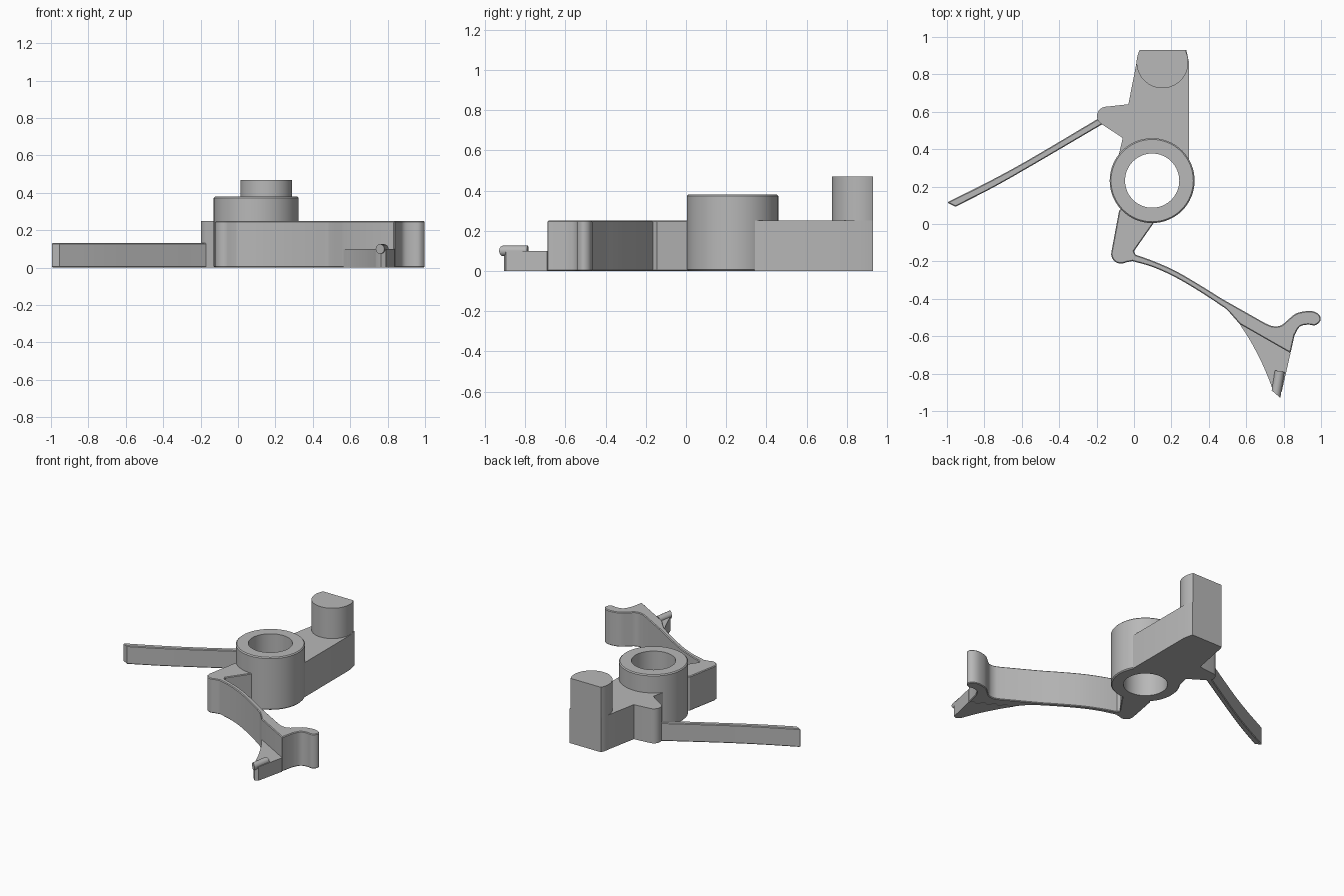
import bpy, bmesh
from math import sin, cos, radians, pi
from mathutils import Vector

cube = bpy.data.objects.get("Cube")
if cube:
    bpy.data.objects.remove(cube, do_unlink=True)

grey = bpy.data.materials.new("plain grey")
grey.use_nodes = True
grey.diffuse_color = (0.48, 0.48, 0.48, 1)
grey.node_tree.nodes["Principled BSDF"].inputs["Base Color"].default_value = grey.diffuse_color

HUB = (0.097, 0.232)


def arc(center, r, start, end, n=10):
    angles = [radians(start + (end - start) * i / n) for i in range(n + 1)]
    return [(center[0] + r * cos(a), center[1] + r * sin(a)) for a in angles]


def smooth(points, n=5):
    """Smooth curve through the points."""
    p = [Vector(q) for q in points]
    p = [2 * p[0] - p[1]] + p + [2 * p[-1] - p[-2]]
    out = []
    for a, b, c, d in zip(p, p[1:], p[2:], p[3:]):
        for i in range(n):
            t = i / n
            out.append(0.5 * (2 * b + (c - a) * t + (2 * a - 5 * b + 4 * c - d) * t * t
                              + (3 * b - a - 3 * c + d) * t ** 3))
    return [tuple(q) for q in out] + [tuple(points[-1])]


def finish(name, bm, bevel=0):
    bmesh.ops.recalc_face_normals(bm, faces=bm.faces)
    mesh = bpy.data.meshes.new(name)
    bm.to_mesh(mesh)
    bm.free()
    mesh.materials.append(grey)
    obj = bpy.data.objects.new(name, mesh)
    bpy.context.collection.objects.link(obj)
    bpy.ops.object.select_all(action='DESELECT')
    obj.select_set(True)
    bpy.context.view_layer.objects.active = obj
    if bevel:
        mod = obj.modifiers.new("edge", 'BEVEL')
        mod.width = bevel
        mod.segments = 1
        mod.limit_method = 'ANGLE'
        mod.angle_limit = radians(60)
        bpy.ops.object.modifier_apply(modifier=mod.name)
    bpy.ops.object.shade_smooth_by_angle(angle=radians(30))
    return obj


def slab(name, outline, height, bevel=0.005):
    bm = bmesh.new()
    face = bm.faces.new([bm.verts.new((x, y, 0)) for x, y in outline])
    top = bmesh.ops.extrude_face_region(bm, geom=[face])["geom"]
    bmesh.ops.translate(bm, vec=(0, 0, height),
                        verts=[g for g in top if isinstance(g, bmesh.types.BMVert)])
    return finish(name, bm, bevel)


# Hub: a turned ring with chamfered outer rims
bm = bmesh.new()
profile = [(0.145, 0), (0.220, 0), (0.227, 0.007), (0.227, 0.373), (0.220, 0.38), (0.145, 0.38)]
ring = [bm.verts.new((HUB[0] + r, HUB[1], z)) for r, z in profile]
edges = [bm.edges.new((a, b)) for a, b in zip(ring, ring[1:] + ring[:1])]
bmesh.ops.spin(bm, geom=ring + edges, cent=(*HUB, 0), axis=(0, 0, 1), angle=2 * pi, steps=64)
bmesh.ops.remove_doubles(bm, verts=bm.verts, dist=0.0005)
finish("hub_ring", bm)

# Rear lever with its rounded side lug
slab("rear_lever",
     [(0.28, 0.93), (0.03, 0.93), (0.013, 0.86), (-0.03, 0.64)]
     + arc((-0.148, 0.577), 0.05, 95, 240, 8)
     + [(-0.06, 0.46), (-0.08, 0.375)] + arc(HUB, 0.19, 145, 35, 16)
     + [(0.295, 0.34), (0.295, 0.86)], 0.25, 0)

# Upright post with a flat back
slab("rear_post", arc((0.152, 0.864), 0.138, 151.4, 388.6, 36), 0.47, 0)

# Thin spring arm to the right
slab("spring_arm",
     smooth([(-1.0, 0.115), (-0.78, 0.225), (-0.56, 0.345), (-0.18, 0.57)])
     + smooth([(-0.15, 0.545), (-0.53, 0.322), (-0.75, 0.197), (-0.955, 0.092)]), 0.132)

# Short front tab under the hub
slab("front_tab",
     arc(HUB, 0.19, 272, 221, 8) + [(-0.08, 0.07)]
     + arc((-0.07, -0.16), 0.052, 170, 300, 10)
     + [(0.01, -0.195), (0.01, -0.168), (0.0, -0.145), (0.105, 0.005)], 0.25)

# Curved front arm, widening into a foot with a hook
arm_top = smooth([(-0.02, -0.155), (0.1, -0.197), (0.22, -0.25), (0.35, -0.325), (0.47, -0.4)])
hook = smooth([(0.70, -0.53), (0.74, -0.546), (0.785, -0.543), (0.826, -0.51),
               (0.87, -0.477), (0.94, -0.465), (0.985, -0.48), (0.998, -0.513),
               (0.97, -0.541), (0.928, -0.538), (0.885, -0.55), (0.858, -0.595)], 4)
arm_under = smooth([(0.565, -0.535), (0.50, -0.462), (0.46, -0.432), (0.35, -0.36),
                    (0.22, -0.284), (0.1, -0.23), (-0.02, -0.195)])
slab("front_arm", arm_top + hook + [(0.837, -0.69)] + arm_under, 0.25)

# Low pointed toe in front of the foot
slab("toe", [(0.837, -0.69), (0.79, -0.895), (0.765, -0.905)]
     + smooth([(0.74, -0.88), (0.715, -0.815), (0.68, -0.735), (0.625, -0.63), (0.565, -0.535)]),
     0.1, 0)

# Small peg lying on the toe, its end cut at a slant
bm = bmesh.new()
bmesh.ops.create_cone(bm, cap_ends=True, segments=20, radius1=0.026, radius2=0.026, depth=0.14)
for v in bm.verts:
    if v.co.z < 0:
        v.co.z += 0.6 * (v.co.x + 0.026)
axis = Vector((0.022, 0.135, 0)).normalized()
bmesh.ops.rotate(bm, verts=bm.verts, matrix=axis.to_track_quat('Z', 'Y').to_matrix())
bmesh.ops.translate(bm, verts=bm.verts, vec=(0.768, -0.856, 0.1))
finish("toe_peg", bm)
